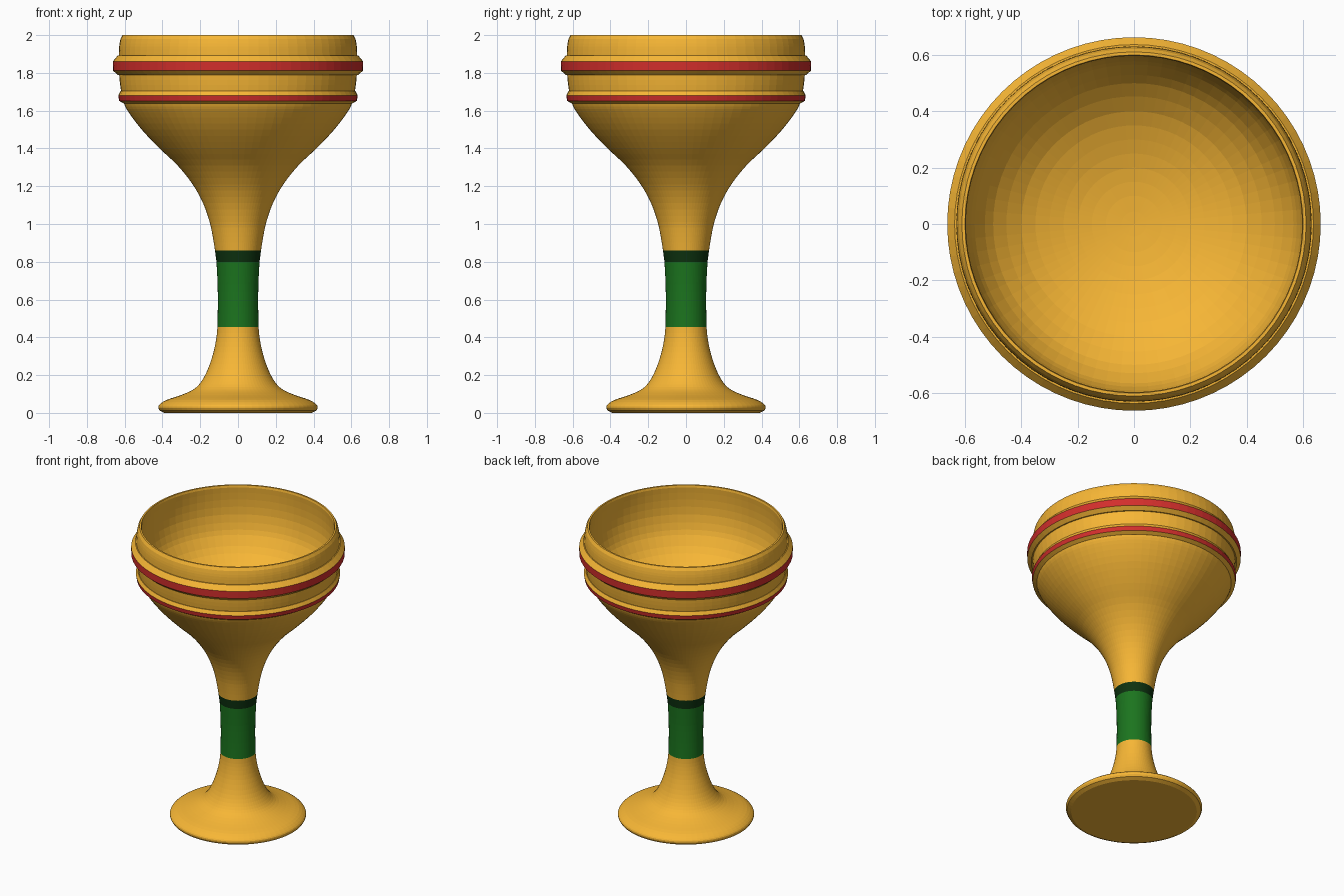
import bpy, bmesh, math

if "Cube" in bpy.data.objects:
    bpy.data.objects.remove(bpy.data.objects["Cube"])

SIDES = 72


def material(name, rgb):
    m = bpy.data.materials.new(name)
    m.diffuse_color = (*rgb, 1)
    m.use_nodes = True
    m.node_tree.nodes["Principled BSDF"].inputs["Base Color"].default_value = m.diffuse_color
    return m


gold = material("gold", (0.93, 0.47, 0.036))
red = material("red", (0.65, 0.028, 0.025))
green = material("green", (0.011, 0.175, 0.013))
dark_green = material("dark_green", (0.004, 0.032, 0.005))


def smooth(pts, steps=4):
    """Catmull-Rom curve through (radius, z) points."""
    p = [pts[0]] + pts + [pts[-1]]
    out = []
    for a, b, c, d in zip(p, p[1:], p[2:], p[3:]):
        for i in range(steps):
            t = i / steps
            out.append(tuple(0.5 * (2 * b[k] + (c[k] - a[k]) * t
                       + (2 * a[k] - 5 * b[k] + 4 * c[k] - d[k]) * t * t
                       + (3 * b[k] - a[k] - 3 * c[k] + d[k]) * t ** 3) for k in (0, 1)))
    return out + [pts[-1]]


def lathe(name, profile, mats, pick=lambda z: 0):
    """Spin a (radius, z) profile around z; pick chooses a material by height."""
    bm = bmesh.new()
    rings = []
    for r, z in profile:
        if r < 1e-5:
            rings.append([bm.verts.new((0, 0, z))] * SIDES)
        else:
            rings.append([bm.verts.new((r * math.cos(2 * math.pi * i / SIDES),
                                        r * math.sin(2 * math.pi * i / SIDES), z))
                          for i in range(SIDES)])
    for k, (lo, hi) in enumerate(zip(rings, rings[1:])):
        for i in range(SIDES):
            j = (i + 1) % SIDES
            corners = list(dict.fromkeys((lo[i], lo[j], hi[j], hi[i])))
            face = bm.faces.new(corners)
            face.material_index = pick((profile[k][1] + profile[k + 1][1]) / 2)
    mesh = bpy.data.meshes.new(name)
    bm.to_mesh(mesh)
    bm.free()
    for m in mats:
        mesh.materials.append(m)
    bpy.context.collection.objects.link(bpy.data.objects.new(name, mesh))


# Foot: flat underside, rounded lip, flare up into the stem
lathe("foot", [(0, 0), (0.39, 0), (0.415, 0.012)]
      + smooth([(0.422, 0.025), (0.418, 0.042), (0.38, 0.068), (0.30, 0.095), (0.235, 0.125),
                (0.195, 0.165), (0.16, 0.23), (0.13, 0.32), (0.114, 0.40), (0.109, 0.455)], 3),
      [gold])

# Green grip and its dark collar
lathe("stem_grip", smooth([(0.109, 0.455), (0.107, 0.56), (0.108, 0.68), (0.114, 0.80)], 3), [green])
lathe("stem_collar", [(0.114, 0.80), (0.118, 0.83), (0.122, 0.86)], [dark_green])

# Bowl: outer flare, thin lip, shallow hollow interior
outer = smooth([(0.122, 0.86), (0.133, 0.93), (0.15, 1.01), (0.185, 1.11), (0.24, 1.21),
                (0.32, 1.31), (0.415, 1.40), (0.51, 1.50), (0.578, 1.59), (0.604, 1.64),
                (0.620, 1.71), (0.629, 1.79), (0.631, 1.88), (0.629, 1.94), (0.622, 1.98)], 3)
inner = smooth([(0.597, 1.985), (0.603, 1.90), (0.600, 1.80), (0.578, 1.705), (0.55, 1.65),
                (0.50, 1.58), (0.40, 1.50), (0.30, 1.455), (0.20, 1.425), (0.10, 1.41),
                (0, 1.405)], 2)
lathe("bowl", outer + [(0.611, 2.0), (0.600, 2.0)] + inner, [gold])

# Raised bands with a red outer face
lathe("upper_band", [(0.62, 1.79), (0.637, 1.79), (0.662, 1.812), (0.663, 1.86),
                     (0.637, 1.892), (0.62, 1.892)],
      [gold, red], lambda z: int(1.812 < z < 1.86))
lathe("lower_band", [(0.59, 1.638), (0.605, 1.638), (0.629, 1.652), (0.634, 1.68),
                     (0.622, 1.703), (0.61, 1.703)],
      [gold, red], lambda z: int(1.652 < z < 1.68))
